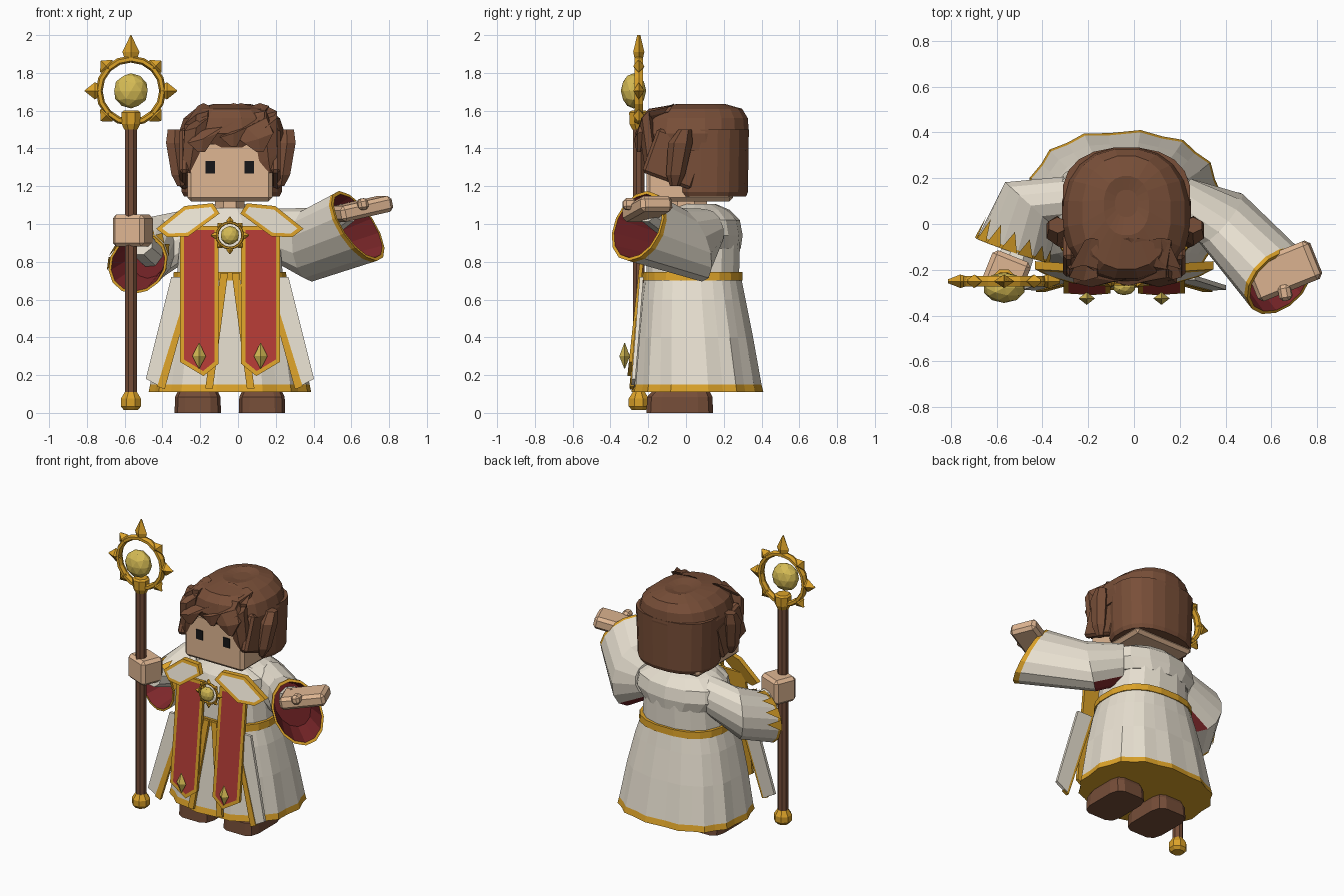
import bpy, bmesh, math
from mathutils import Vector as V

if "Cube" in bpy.data.objects:
    bpy.data.objects.remove(bpy.data.objects["Cube"])

C = -0.043  # body centre line


def material(name, *rgb):
    m = bpy.data.materials.new(name)
    m.use_nodes = True
    m.diffuse_color = (*rgb, 1)
    m.node_tree.nodes["Principled BSDF"].inputs["Base Color"].default_value = (*rgb, 1)
    return m


CLOTH = material("cream cloth", .8, .74, .63)
SKIN = material("skin", .74, .47, .29)
RED = material("banner red", .45, .044, .036)
LINING = material("dark red lining", .21, .021, .024)
HAIR = material("brown hair", .19, .078, .04)
LEATHER = material("brown leather", .18, .075, .04)
GOLD = material("gold", .71, .36, .022)
PALE = material("pale gold", .67, .5, .09)
BLACK = material("eye black", .008, .008, .009)


def finish(name, bm, mats):
    bmesh.ops.recalc_face_normals(bm, faces=bm.faces)
    me = bpy.data.meshes.new(name)
    bm.to_mesh(me)
    bm.free()
    for m in mats:
        me.materials.append(m)
    ob = bpy.data.objects.new(name, me)
    bpy.context.collection.objects.link(ob)
    return ob


def ring(sec, n, p=1, ripple=0):
    c, u, v = map(V, sec)
    out = []
    for i in range(n):
        a = (i + (.5 if n > 4 else 0)) * math.tau / n
        x, y = (math.copysign(abs(t) ** p, t) for t in (math.cos(a), math.sin(a)))
        k = 1 + ripple * (-1) ** i
        out.append(c + u * x * k + v * y * k)
    return out


# Skin a row of elliptical sections; one material per span, or one for all
def loft(name, secs, mats, n=12, p=1, ripples=None):
    bm = bmesh.new()
    if not isinstance(mats, list):
        mats = [mats] * (len(secs) - 1)
    slots = list(dict.fromkeys(mats))
    rows = [[bm.verts.new(q) for q in ring(s, n, p, ripples[k] if ripples else 0)]
            for k, s in enumerate(secs)]
    for a, b, m in zip(rows, rows[1:], mats):
        for i in range(n):
            j = (i + 1) % n
            bm.faces.new((a[i], a[j], b[j], b[i])).material_index = slots.index(m)
    for row, m in ((rows[0], mats[0]), (rows[-1], mats[-1])):
        bm.faces.new(row).material_index = slots.index(m)
    return finish(name, bm, slots)


def level(z, rx, ry, x=C, y=0):
    return ((x, y, z), (rx, 0, 0), (0, ry, 0))


# Hanging panel: outline in x, z, with depth y sloping from (z0, y0) to (z1, y1);
# wrap bends it back around the body, a border also turns its back gold
def plate(name, pts, slope, fill, border=0, thick=.02, wrap=0):
    z0, y0, z1, y1 = slope
    bm = bmesh.new()
    f = bm.faces.new([bm.verts.new((x, y0 + (y1 - y0) * (z - z0) / (z1 - z0) + wrap * (abs(x - C) - .2)
                                    - thick / 2, z)) for x, z in pts])
    bm.normal_update()
    if border:
        for g in bmesh.ops.inset_region(bm, faces=[f], thickness=border, use_boundary=True,
                                        use_even_offset=True)["faces"]:
            g.material_index = 1
    new = bmesh.ops.extrude_face_region(bm, geom=bm.faces[:], use_keep_orig=True)["geom"]
    for g in new:
        if isinstance(g, bmesh.types.BMVert):
            g.co.y += thick
        elif isinstance(g, bmesh.types.BMFace) and border:
            g.material_index = 1
    return finish(name, bm, [fill, GOLD])


def box(name, c, size, mat, rot=(0, 0, 0), bevel=.015):
    bm = bmesh.new()
    bmesh.ops.create_cube(bm, size=1)
    for v in bm.verts:
        v.co = V([a * b for a, b in zip(v.co, size)])
    if bevel:
        bmesh.ops.bevel(bm, geom=bm.edges[:], offset=bevel, segments=1, affect="EDGES")
    ob = finish(name, bm, [mat])
    ob.location = c
    ob.rotation_euler = [math.radians(r) for r in rot]
    return ob


# Sun emblem: ring, ball and wedge spikes pointing outward
def sun(name, c, r, ball, tip, skip=(), tall=0):
    c = V(c)
    bpy.ops.mesh.primitive_torus_add(location=c, rotation=(math.pi / 2, 0, 0), major_radius=r,
                                     minor_radius=r * .11, major_segments=16, minor_segments=6)
    bpy.context.object.name = name + "_ring"
    bpy.context.object.scale.z = 1.4
    bpy.context.object.data.materials.append(GOLD)
    bpy.ops.mesh.primitive_ico_sphere_add(subdivisions=2, radius=ball, location=c + V((0, -ball * .3, 0)))
    bpy.context.object.name = name + "_ball"
    bpy.context.object.scale.y = .72
    bpy.context.object.data.materials.append(PALE)
    for i in range(8):
        if i in skip:
            continue
        a = i * math.tau / 8
        d, t = V((math.sin(a), 0, math.cos(a))), V((math.cos(a), 0, -math.sin(a)))
        end = tall if tall and i == 0 else tip * (.92 if i % 2 else 1)
        w = r * .27
        loft(name + "_spike", [(c + d * q, t * s, (0, max(s * .65, r * .05), 0)) for q, s in
                               ((r * .9, w * .6), (r + (end - r) * .3, w), (end, .002))], GOLD, 4)


# Gown, hem and belt
loft("gown", [level(.11, .424, .345, y=.06), level(.15, .416, .335, y=.06), level(.4, .375, .305, y=.048),
              level(.6, .33, .277, y=.038), level(.71, .295, .26, y=.035)],
     [GOLD, CLOTH, CLOTH, CLOTH], 28, .82, (.02, .02, .012, .006, 0))
loft("belt", [level(.7, .305, .268, y=.035), level(.745, .3, .266, y=.035)], GOLD, 20, .8)
loft("torso", [level(.73, .285, .25, y=.035), level(.9, .27, .25, y=.04), level(1.02, .26, .22, y=.05),
               level(1.085, .14, .14, y=.02)], CLOTH, 16, .85)
loft("shoulder_drape", [level(.87, .27, .18, y=.11), level(.94, .33, .2, y=.1), level(1.02, .32, .195, y=.09),
                        level(1.075, .22, .16, y=.07), level(1.105, .13, .09, y=.07)], CLOTH, 14)
loft("neck", [level(1.05, .085, .12), level(1.17, .085, .12)], SKIN, 8)


# Sleeves: cloth outside, gold rim, dark lining that also shows behind the armpit
def sleeve(name, start, mid, rim):
    mix = lambda a, b, t: tuple(V(p).lerp(V(q), t) for p, q in zip(a, b))
    size = lambda s, k: (V(s[0]), V(s[1]) * k, V(s[2]) * k)
    ob = loft(name, [start, mid, mix(mid, rim, .93), rim, size(rim, .91), size(mix(mid, rim, .3), .8)],
              [CLOTH, CLOTH, GOLD, GOLD, LINING], 14)
    for f in ob.data.polygons:
        if f.material_index == 0 and f.normal.z < -.5 and f.normal.y > 0 and abs(f.center.x) < .4:
            f.material_index = 2


sleeve("left_sleeve", ((.17, .1, .95), (.08, .1, 0), (0, 0, .13)),
       ((.38, .025, .89), (.095, .095, 0), (-.01, -.06, .195)),
       ((.635, -.255, .99), (.1, .13, 0), (-.1, .05, .185)))
R_MID = ((-.45, .08, .87), (.115, -.105, 0), (0, 0, .17))
R_RIM = ((-.53, -.115, .79), (.155, -.05, 0), (.02, -.015, .16))
sleeve("right_sleeve", ((-.25, .1, .95), (.05, -.11, 0), (0, 0, .13)), R_MID, R_RIM)

# Zigzag trim on the upper right cuff
bm = bmesh.new()
cuff, back = ring(R_RIM, 14), ring(R_MID, 14)
for i in range(7):
    tip = (cuff[i] + cuff[i + 1]) / 2 * .62 + (back[i] + back[i + 1]) / 2 * .38
    out = (tip - V(R_MID[0]).lerp(V(R_RIM[0]), .62)).normalized() * .01
    bm.faces.new([bm.verts.new(q + out) for q in (cuff[i], cuff[i + 1], tip)])
finish("cuff_zigzag", bm, [GOLD])

# Forearms and hands
for name, a, b, r in (("right_forearm", (-.45, .06, .84), (-.525, -.18, .9), .08),
                      ("left_forearm", (.38, 0, .93), (.58, -.2, 1.06), .065)):
    a, b = V(a), V(b)
    side = (b - a).cross(V((0, 0, 1))).normalized()
    up = side.cross(b - a).normalized()
    loft(name, [(a, side * .08, up * .08), (b, side * r, up * r * .85)], CLOTH, 8)
box("right_hand", (-.557, -.215, .965), (.18, .16, .17), SKIN, (0, 0, -22), .02)
box("left_hand", (.655, -.205, 1.08), (.3, .18, .085), SKIN, (0, -12, 22), .02)
box("left_thumb", (.66, -.3, 1.105), (.055, .07, .06), SKIN, (0, -10, 10))

# Mirrored front panels, collar and boots
for s, side in ((-1, "right"), (1, "left")):
    X = lambda pts: [(C + s * x, z) for x, z in pts]
    plate(side + "_collar", X([(.39, .975), (.24, 1.095), (.09, 1.11), (.055, 1.055), (.22, .935), (.33, .93)]),
          (.93, -.25, 1.1, -.2), CLOTH, .02, .035, .3)
    plate(side + "_banner", X([(.06, .99), (.265, .99), (.265, .27), (.14, .195), (.06, .26)]),
          (.99, -.215, .2, -.3), RED, .022)
    plate(side + "_flap", X([(.2, .72), (.31, .72), (.445, .18), (.36, .135)]),
          (.72, -.235, .15, -.28), CLOTH)
    plate(side + "_flap_edge", X([(.18, .72), (.205, .72), (.385, .14), (.345, .125)]),
          (.72, -.24, .15, -.285), GOLD)
    plate(side + "_coat_edge", X([(.01, .74), (.05, .74), (.13, .13), (.09, .13)]),
          (.72, -.237, .13, -.29), GOLD)
    dx = C + s * .163
    loft(side + "_banner_gem", [level(.235, .002, .002, dx, -.325), level(.3, .036, .028, dx, -.325),
                                level(.37, .002, .002, dx, -.325)], PALE, 4)
    loft(side + "_boot", [level(0, .125, .18, C + s * .17, -.033), level(.085, .122, .175, C + s * .17, -.033),
                          level(.12, .105, .15, C + s * .17, -.025), level(.2, .09, .11, C + s * .17, 0)],
         LEATHER, 12, .45)
    # Eyes, temple locks and side buns
    box(side + "_eye", (C + s * .103, -.212, 1.3), (.05, .008, .065), BLACK, bevel=0)
    box(side + "_temple_lock", (C + s * .242, -.06, 1.345), (.05, .28, .25), HAIR, (-20, 0, 0))
    loft(side + "_side_bun", [((C + .005 + s * x, y, z), (w, 0, 0), (0, d, 0)) for x, y, z, w, d in
                              ((.265, -.06, 1.2, .02, .025), (.275, -.055, 1.26, .045, .05),
                               (.298, -.03, 1.43, .052, .065), (.295, -.005, 1.5, .045, .035))], HAIR, 6)

# Head and hair
HX = C + .01
box("head", (C, .02, 1.28), (.45, .46, .32), SKIN, bevel=.02)
loft("hair_back", [level(1.145, .255, .2, HX, .12), level(1.17, .268, .21, HX, .12), level(1.5, .28, .21, HX, .125)],
     HAIR, 20, .85)
loft("hair_cap", [level(1.39, .272, .265, HX, .06), level(1.48, .284, .295, HX, .042),
                  level(1.56, .257, .285, HX, .045), level(1.61, .195, .25, HX, .05),
                  level(1.635, .1, .13, HX, .08), level(1.622, .05, .06, HX, .09)], HAIR, 20, .88)
for x, y, z, x2, w in ((-.215, -.2, 1.27, -.14, .06), (-.15, -.25, 1.38, .06, .1), (.02, -.245, 1.41, .16, .09),
                       (.16, -.25, 1.38, .02, .1), (.215, -.2, 1.27, .16, .06)):
    loft("fringe_lock", [((C + x2, -.08, 1.61), (w * .6, 0, 0), (0, .02, .03)),
                         ((C + (x + x2) / 2, -.215, 1.545), (w * 1.2, 0, .04), (0, .035, .035)),
                         ((C + x * .95, y + .01, z + .08), (w * .9, 0, .03), (0, .035, .01)),
                         ((C + x, y, z), (w * .2, 0, 0), (0, .012, 0))], HAIR, 6)

# Staff and emblems
SX, SY = -.567, -.25
loft("staff_shaft", [level(.06, .034, .034, SX, SY), level(1.54, .034, .034, SX, SY)], LEATHER, 8)
loft("staff_foot", [level(z, r, r, SX, SY) for z, r in ((.015, .04), (.035, .058), (.075, .058), (.11, .035))],
     GOLD, 8)
loft("staff_socket", [level(z, r, r, SX, SY) for z, r in ((1.5, .038), (1.53, .053), (1.59, .055), (1.6, .042))],
     GOLD, 8)
sun("staff_sun", (SX, SY, 1.705), .168, .093, .245, (4,), .295)
sun("brooch", (C, -.26, .94), .068, .05, .1)
